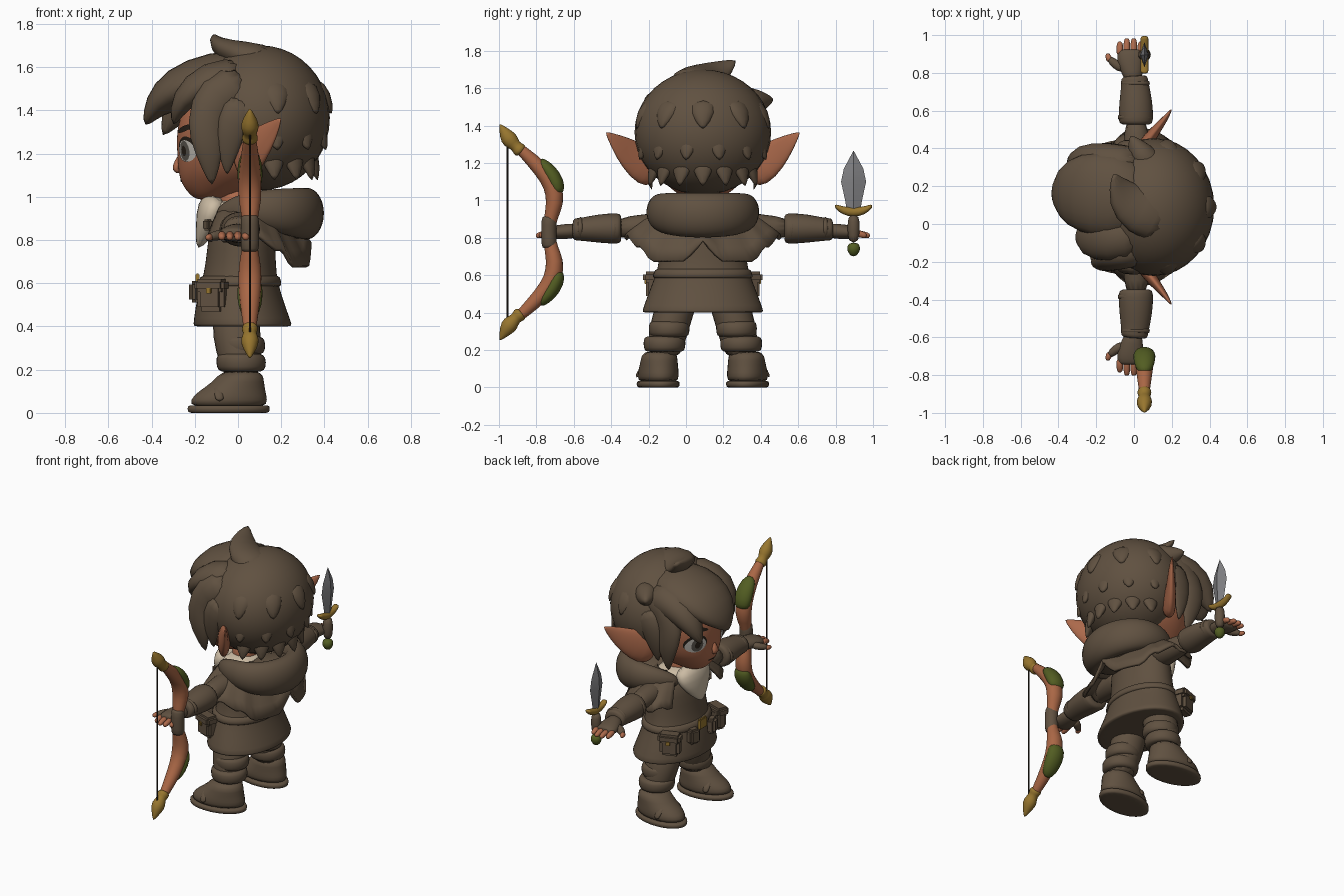
import bpy, bmesh, math
from mathutils import Vector, Matrix

cube = bpy.data.objects.get("Cube")
if cube:
    bpy.data.objects.remove(cube)

MID = 0.09            # sideways position of the body's centre line
X, Y, Z = Vector((1, 0, 0)), Vector((0, 1, 0)), Vector((0, 0, 1))
flat_objects = []


def material(name, *rgb):
    m = bpy.data.materials.new(name)
    m.use_nodes = True
    m.diffuse_color = (*rgb, 1)
    m.node_tree.nodes["Principled BSDF"].inputs["Base Color"].default_value = (*rgb, 1)
    return m


brown = material("dark brown", .117, .082, .052)
skin = material("tan skin", .42, .145, .072)
wood = material("bow wood", .40, .135, .06)
gold = material("old gold", .31, .18, .028)
green = material("leaf green", .085, .11, .016)
steel = material("steel", .22, .22, .23)
cream = material("cream", .60, .50, .37)
dark = material("near black", .02, .014, .009)
white = material("eye white", .55, .52, .47)
iris = material("iris grey", .10, .09, .075)


def finish(name, bm, mat, sub=0):
    bmesh.ops.recalc_face_normals(bm, faces=bm.faces)
    bmesh.ops.translate(bm, verts=bm.verts, vec=(0, MID, 0))
    me = bpy.data.meshes.new(name)
    bm.to_mesh(me)
    bm.free()
    me.materials.append(mat)
    ob = bpy.data.objects.new(name, me)
    bpy.context.collection.objects.link(ob)
    if sub:
        ob.modifiers.new("smooth", "SUBSURF").levels = sub
        ob.modifiers["smooth"].render_levels = sub
        me.polygons.foreach_set("use_smooth", [True] * len(me.polygons))
    else:
        flat_objects.append(ob)
    return ob


def tube(name, pts, mat, ref=X, axis=None, seg=12, sub=1, closed=False):
    """Skin rings (x, y, z, a, b) along a path; a lies along ref."""
    bm = bmesh.new()
    rings, n = [], len(pts)
    for i, (x, y, z, a, b) in enumerate(pts):
        lo, hi = (i - 1, (i + 1) % n) if closed else (max(i - 1, 0), min(i + 1, n - 1))
        t = axis or (Vector(pts[hi][:3]) - Vector(pts[lo][:3])).normalized()
        u = (ref - t * ref.dot(t)).normalized()
        w = t.cross(u)
        ang = [math.tau * k / seg for k in range(seg)]
        rings.append([bm.verts.new(Vector((x, y, z)) + u * a * math.cos(q) + w * b * math.sin(q)) for q in ang])
    for i in range(n if closed else n - 1):
        r, s = rings[i], rings[(i + 1) % n]
        for k in range(seg):
            bm.faces.new((r[k], r[k - 1], s[k - 1], s[k]))
    if not closed:
        bm.faces.new(rings[0])
        bm.faces.new(rings[-1])
    return finish(name, bm, mat, sub)


def stack(name, rings, mat, y=0, **kw):
    """Horizontal rings (z, centre x, half depth, half width)."""
    return tube(name, [(cx, y, z, rx, ry) for z, cx, rx, ry in rings], mat, axis=Z, **kw)


def box(name, loc, size, mat, turn=0):
    bm = bmesh.new()
    bmesh.ops.create_cube(bm, size=1)
    bmesh.ops.scale(bm, vec=size, verts=bm.verts)
    bmesh.ops.bevel(bm, geom=bm.edges[:], offset=min(size) * .25, segments=2, affect="EDGES")
    bmesh.ops.transform(bm, matrix=Matrix.Translation(loc) @ Matrix.Rotation(turn, 4, "Z"), verts=bm.verts)
    return finish(name, bm, mat)


def ellipsoid(name, loc, size, mat):
    bm = bmesh.new()
    bmesh.ops.create_uvsphere(bm, u_segments=32, v_segments=20, radius=1)
    bmesh.ops.transform(bm, matrix=Matrix.Translation(loc) @ Matrix.Diagonal((*size, 1)), verts=bm.verts)
    return finish(name, bm, mat)


# Head, nose and neck
head = stack("head", [(.985, -.14, .05, .05), (1.01, -.125, .1, .1), (1.06, -.06, .205, .17),
                      (1.12, -.03, .25, .235), (1.2, -.01, .275, .275), (1.3, 0, .29, .29),
                      (1.42, .02, .28, .28), (1.55, .04, .15, .15)], skin, seg=20, sub=2)
tube("nose", [(-.26, 0, 1.2, .012, .012), (-.28, 0, 1.155, .022, .018), (-.292, 0, 1.128, .03, .018),
              (-.27, 0, 1.11, .015, .01)], skin, ref=Y)
stack("neck", [(.88, -.01, .09, .09), (1.08, -.01, .09, .09)], skin)

# Painted face: thin patches laid on the head surface
bpy.context.view_layer.update()
head_eval = head.evaluated_get(bpy.context.evaluated_depsgraph_get())


def face_patch(name, cy, cz, ry, rz, mat, lift, tilt=0):
    bm = bmesh.new()
    bmesh.ops.create_circle(bm, cap_ends=True, segments=20, radius=1)
    bmesh.ops.poke(bm, faces=bm.faces[:])
    bmesh.ops.subdivide_edges(bm, edges=bm.edges[:], cuts=2, use_grid_fill=True)
    for v in bm.verts:
        py, pz = v.co.x * ry, v.co.y * rz
        y = cy + py * math.cos(tilt) - pz * math.sin(tilt)
        z = cz + py * math.sin(tilt) + pz * math.cos(tilt)
        hit, loc, nor, _ = head_eval.ray_cast(Vector((-1, y + MID, z)), X)
        v.co = (loc + nor * lift - Y * MID) if hit else Vector((-.2, y, z))
    finish(name, bm, mat)


for s, side in ((-1, "left"), (1, "right")):
    face_patch(side + "_lash", s * .14, 1.222, .068, .057, dark, .002, s * .1)
    face_patch(side + "_eye_white", s * .14, 1.212, .06, .05, white, .004)
    face_patch(side + "_iris", s * .135, 1.213, .034, .046, iris, .006)
    face_patch(side + "_pupil", s * .135, 1.213, .016, .024, dark, .008)
    face_patch(side + "_brow", s * .13, 1.315, .07, .014, dark, .004, s * .22)
    # Pointed ear
    tube(side + "_ear", [(0, s * .24, 1.15, .08, .04), (.04, s * .3, 1.175, .115, .045),
                         (.1, s * .39, 1.245, .09, .03), (.16, s * .46, 1.31, .05, .018),
                         (.2, s * .52, 1.365, .004, .004)], skin, ref=Z)
face_patch("mouth", 0, 1.075, .045, .006, dark, .003)

# Hair: rounded cap with separate tapering locks
ellipsoid("hair_cap", (.105, 0, 1.365), (.32, .365, .335), brown)


def lock(name, *pts):
    tube(name, pts, brown, ref=Y)


lock("main_fringe", (.08, .04, 1.55, .18, .14), (-.12, .06, 1.56, .25, .12), (-.29, .08, 1.5, .22, .11),
     (-.39, .07, 1.42, .15, .06), (-.43, .06, 1.33, .015, .012))
lock("right_fringe", (.05, .2, 1.52, .12, .12), (-.17, .23, 1.5, .12, .11), (-.29, .25, 1.41, .09, .08),
     (-.35, .24, 1.28, .01, .01))
lock("left_fringe", (.05, -.14, 1.52, .14, .14), (-.15, -.17, 1.54, .13, .1), (-.27, -.17, 1.45, .1, .06),
     (-.3, -.14, 1.33, .01, .01))
lock("crown_tuft", (.18, -.08, 1.6, .14, .1), (.02, -.02, 1.655, .14, .07), (-.08, .07, 1.68, .1, .05),
     (-.11, .18, 1.75, .008, .008))
lock("right_spike", (.1, .2, 1.52, .1, .1), (.02, .3, 1.53, .07, .07), (-.02, .38, 1.54, .008, .008))
for s, side in ((-1, "left"), (1, "right")):
    lock(side + "_side_lock", (.05, s * .22, 1.52, .1, .12), (-.11, s * .26, 1.47, .08, .12),
         (-.16, s * .3, 1.33, .045, .09), (-.13, s * .31, 1.2, .03, .07), (-.12, s * .27, 1.05, .006, .008))
    lock(side + "_temple_lock", (.04, s * .3, 1.45, .06, .1), (-.03, s * .33, 1.34, .035, .08),
         (-.05, s * .31, 1.2, .02, .05), (-.05, s * .28, 1.1, .005, .005))
# Ragged rows at the nape and back
for row, (z, reach, drop, count) in enumerate(((1.46, .335, .08, 5), (1.31, .32, .1, 6), (1.19, .27, .12, 7))):
    for i in range(count):
        q = math.radians(-75 + 150 * i / (count - 1))
        c, w = math.cos(q), math.sin(q) * 1.1
        tube(f"back_lock_{row}_{i}",
             [(.1 + c * reach * .7, w * reach * .7, z + .07, .09, .05),
              (.1 + c * reach * .9, w * reach * .9, z, .075, .045),
              (.1 + c * reach, w * reach, z - drop, .006, .006)], brown, ref=Vector((-w, c, 0)), seg=8)

# Scarf
stack("scarf_collar", [(.87, -.01, .15, .17), (.93, -.02, .15, .17), (.99, -.02, .13, .15)], cream)
tube("scarf_bib", [(-.08, 0, 1.0, .13, .07), (-.12, 0, .94, .17, .08), (-.145, 0, .86, .13, .055),
                   (-.185, 0, .76, .015, .012)], cream, ref=Y)

# Tunic and belt
stack("tunic", [(.4, .02, .2, .3), (.4, .022, .232, .328), (.42, .02, .228, .325), (.55, .005, .195, .275),
                (.64, .01, .168, .24), (.75, .015, .16, .228), (.88, .02, .15, .23), (.95, .02, .11, .14)],
      brown, seg=24)
stack("belt", [(.585, .007, .19, .266), (.585, .007, .198, .273), (.635, .01, .187, .26), (.635, .01, .17, .24)],
      brown, seg=24)
box("belt_buckle", (-.187, 0, .61), (.02, .08, .07), gold)

# Cape around the shoulders, parted at the back with a stepped hem
bm = bmesh.new()
steps, rows, cols = 56, 5, []
for i in range(steps + 1):
    q = -140 + 280 * i / steps
    a = abs(q)
    hem = .79 - .11 * min(a / 14, 1) if a < 40 else .7 + .12 * min((a - 40) / 30, 1) - .02 * ((a // 12) % 2)
    c, w = math.cos(math.radians(q)), math.sin(math.radians(q))
    col = []
    for j in range(rows + 1):
        f = j / rows
        spread = f ** .75
        col.append(bm.verts.new((.02 + c * (.1 + (.22 if c > 0 else .12) * spread), w * (.13 + .29 * spread),
                                 .97 + (hem - .97) * f ** 1.3)))
    cols.append(col)
for p, r in zip(cols, cols[1:]):
    for j in range(rows):
        bm.faces.new((p[j], p[j + 1], r[j + 1], r[j]))
cape = finish("cape", bm, brown)
cape.modifiers.new("thickness", "SOLIDIFY").thickness = .018

# Lowered hood
half = [(-.1, .12, .91, .04, .035), (.02, .23, .95, .075, .06), (.16, .25, .94, .1, .075), (.28, .17, .925, .12, .085)]
path = [(x, -y, z, a, b) for x, y, z, a, b in half] + [(.335, 0, .92, .125, .09)] + half[::-1]
tube("hood_roll", path, brown, ref=Z, seg=14, sub=2)
ellipsoid("hood_bag", (.2, 0, .89), (.17, .22, .1), brown)
box("cape_clasp", (-.14, -.14, .87), (.03, .05, .05), brown, .6)

for s, side in ((-1, "left"), (1, "right")):
    # Sleeve, bracer and fingerless glove
    def arm(name, rings, mat=brown, seg=12):
        tube(side + name, [(x, s * y, z, a, b) for x, y, z, a, b in rings], mat, seg=seg)

    arm("_sleeve", [(.02, .14, .86, .1, .09), (.015, .3, .86, .075, .07), (.01, .48, .85, .062, .06)])
    arm("_bracer", [(.01, .435, .85, .06, .06), (.01, .44, .85, .09, .08), (.01, .47, .85, .094, .084),
                    (.01, .56, .85, .09, .078), (.005, .66, .845, .072, .06), (0, .69, .845, .074, .062),
                    (0, .695, .845, .04, .04)], seg=16)
    for y, r in ((.475, .099), (.655, .08)):
        arm("_bracer_band", [(.008, y - .015, .85, r - .02, r - .03), (.008, y - .015, .85, r, r - .011),
                             (.008, y + .015, .85, r, r - .013), (.008, y + .015, .85, r - .02, r - .03)])
    arm("_glove", [(0, .66, .84, .045, .04), (-.01, .72, .835, .06, .042), (-.02, .78, .83, .075, .04),
                   (-.02, .825, .825, .07, .032), (-.02, .835, .825, .05, .02)])
    arm("_thumb", [(-.05, .73, .83, .03, .026), (-.1, .755, .82, .026, .024), (-.135, .79, .815, .018, .018)])
    arm("_thumb_tip", [(-.125, .77, .815, .017, .017), (-.135, .79, .812, .018, .018), (-.142, .815, .81, .01, .01)], skin)
    for k in range(4):
        x, end = -.075 + k * .037, .875 + .018 * (k in (1, 2))
        arm(f"_finger_{k}", [(x, .8, .826, .02, .02), (x, .84, .822, .02, .02),
                             (x, end - .01, .812, .018, .018), (x, end, .808, .009, .009)], skin, 8)

    # Belt pouches with flaps
    box(side + "_pouch", (-.12, s * .25, .54), (.13, .08, .14), brown, s * .35)
    box(side + "_pouch_flap", (-.122, s * .257, .59), (.145, .09, .06), brown, s * .35)
    box(side + "_pouch_button", (-.136, s * .302, .565), (.025, .012, .025), gold, s * .35)
    box(side + "_front_pouch", (-.19, s * .1, .56), (.06, .08, .1), brown, -s * .3)

    # Leg, knee wraps and boot
    tube(side + "_leg", [(0, s * .13, .5, .1, .11), (-.01, s * .155, .4, .118, .115),
                         (0, s * .185, .3, .11, .11), (.02, s * .21, .14, .09, .095)], brown, axis=Z)
    for z, r, y in ((.235, .116, .205), (.315, .113, .18)):
        stack(side + "_leg_wrap", [(z - .045, .015, .08, .08), (z - .042, .015, r - .005, r - .005),
                                   (z, .015, r + .004, r), (z + .036, .012, r - .004, r - .004),
                                   (z + .04, .012, .08, .08)], brown, y=s * y, seg=16)
    foot = [stack(side + "_boot", [(.02, -.045, .18, .105), (.06, -.045, .185, .112), (.1, -.03, .16, .108),
                                   (.14, .0, .122, .1), (.2, .018, .1, .098)], brown, y=s * .23, seg=16),
            stack(side + "_sole", [(0, -.045, .18, .1), (0, -.045, .194, .115), (.035, -.045, .196, .117),
                                   (.035, -.045, .18, .1)], brown, y=s * .23, seg=20),
            tube(side + "_boot_strap", [(-.1, s * .23 - .112, .05, .025, .012), (-.1, s * .23 - .08, .115, .025, .012),
                                        (-.1, s * .23, .142, .025, .012), (-.1, s * .23 + .08, .115, .025, .012),
                                        (-.1, s * .23 + .112, .05, .025, .012)], brown, seg=8)]
    pivot = Matrix.Translation((.03, s * .22 + MID, 0))
    for ob in foot:
        ob.data.transform(pivot @ Matrix.Rotation(-s * .12, 4, "Z") @ pivot.inverted())

# Bow, held upright in the left hand
BX, BZ = .055, .83
for s, end in ((1, "upper"), (-1, "lower")):
    def limb(name, rings, mat):
        tube(f"bow_{end}_{name}", [(BX, y, BZ + s * h, a, b) for y, h, a, b in rings], mat)

    limb("limb", [(-.82, 0, .034, .034), (-.815, .08, .038, .036), (-.788, .15, .056, .05),
                  (-.797, .25, .056, .052), (-.865, .34, .046, .045), (-.96, .43, .032, .032),
                  (-1.01, .475, .024, .024)], wood)
    limb("leaf_wrap", [(-.775, .2, .035, .02), (-.774, .23, .061, .045), (-.80, .3, .062, .047),
                       (-.85, .36, .05, .036), (-.88, .385, .02, .02)], green)
    limb("tip", [(-.965, .425, .035, .035), (-.985, .445, .042, .042), (-1.0, .46, .026, .026),
                 (-1.03, .49, .047, .05), (-1.055, .525, .036, .038), (-1.087, .58, .003, .003)], gold)
tube("bow_grip", [(BX, -.82, BZ - .085, .03, .03), (BX, -.82, BZ - .08, .046, .045), (BX, -.825, BZ, .042, .041),
                  (BX, -.82, BZ + .08, .046, .045), (BX, -.82, BZ + .085, .03, .03)], brown)
tube("bow_string", [(BX, -1.045, BZ - .51, .005, .005), (BX, -1.045, BZ + .51, .005, .005)], dark, seg=8, sub=0)

# Dagger in the right hand
DX, DY = .055, .806
tube("dagger_blade", [(DX, DY, z, a, b) for z, a, b in ((.94, .035, .014), (1.0, .045, .018), (1.1, .067, .024),
                                                        (1.17, .052, .02), (1.265, .001, .001))],
     steel, ref=Y, seg=4, sub=0)
tube("dagger_guard", [(DX, DY + d, z, .022, r) for d, z, r in ((-.1, .975, .008), (-.075, .955, .018), (-.03, .938, .026),
                                                               (.03, .938, .026), (.075, .955, .018), (.1, .975, .008))],
     gold)
stack("dagger_grip", [(.77, DX, .028, .028), (.85, DX, .036, .036), (.93, DX, .03, .03)], brown, y=DY)
stack("dagger_pommel", [(.70, DX, .012, .012), (.725, DX, .034, .034), (.75, DX, .038, .038), (.775, DX, .025, .025)],
      green, y=DY)

# Smooth shading with sharp edges kept on the hard parts
bpy.ops.object.select_all(action="DESELECT")
for ob in flat_objects:
    ob.select_set(True)
bpy.context.view_layer.objects.active = flat_objects[0]
bpy.ops.object.shade_smooth_by_angle(angle=math.radians(35))
